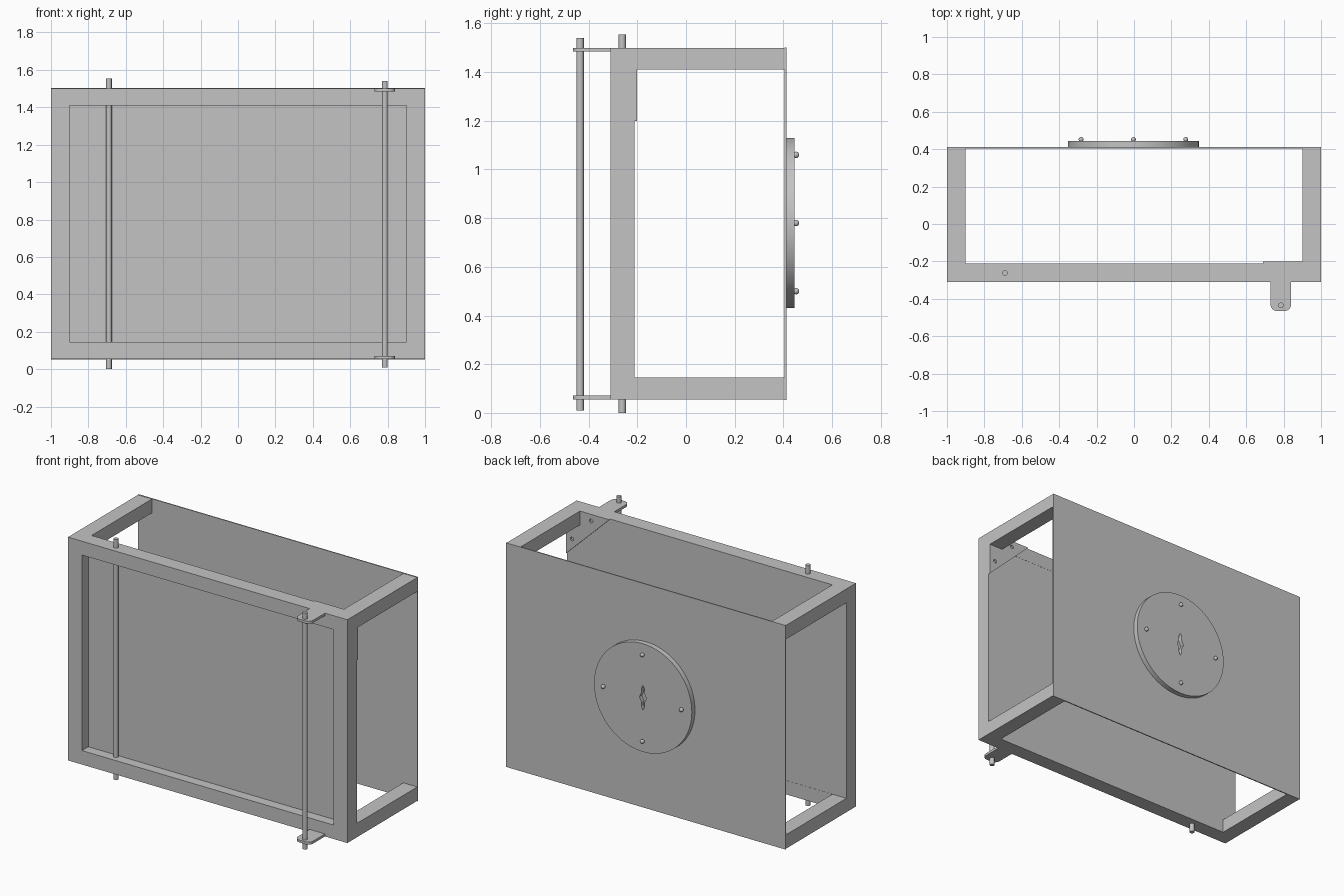
import bpy
import bmesh
import math
from mathutils import Matrix, Vector

old = bpy.data.objects.get("Cube")
if old:
    bpy.data.objects.remove(old, do_unlink=True)

grey = bpy.data.materials.new("plain grey")
grey.use_nodes = True
COLOUR = (0.55, 0.55, 0.55, 1)
grey.diffuse_color = COLOUR
grey.node_tree.nodes["Principled BSDF"].inputs["Base Color"].default_value = COLOUR


def finish(name, bm, smooth=False):
    bmesh.ops.recalc_face_normals(bm, faces=bm.faces)
    mesh = bpy.data.meshes.new(name)
    bm.to_mesh(mesh)
    bm.free()
    mesh.materials.append(grey)
    obj = bpy.data.objects.new(name, mesh)
    bpy.context.collection.objects.link(obj)
    if smooth:
        bpy.ops.object.select_all(action='DESELECT')
        obj.select_set(True)
        bpy.context.view_layer.objects.active = obj
        bpy.ops.object.shade_smooth_by_angle(angle=math.radians(35))
    return obj


def box(name, x, y, z):
    """Box from (low, high) pairs on each axis."""
    bm = bmesh.new()
    bmesh.ops.create_cube(bm, size=1)
    for v in bm.verts:
        v.co = Vector([(r[0] + r[1]) / 2 + c * (r[1] - r[0]) for r, c in zip((x, y, z), v.co)])
    return finish(name, bm)


def prism(name, points, start, depth, axis, smooth=False):
    """Extrude an outline along 'y' (outline in xz) or 'z' (outline in xy)."""
    place = (lambda a, b: (a, start, b)) if axis == 'y' else (lambda a, b: (a, b, start))
    bm = bmesh.new()
    face = bm.faces.new([bm.verts.new(place(*p)) for p in points])
    ext = bmesh.ops.extrude_face_region(bm, geom=[face])
    moved = [g for g in ext["geom"] if isinstance(g, bmesh.types.BMVert)]
    bmesh.ops.translate(bm, verts=moved, vec=(0, depth, 0) if axis == 'y' else (0, 0, depth))
    return finish(name, bm, smooth)


def circle(cx, cy, r, n=32, start=0, sweep=math.tau):
    steps = n if sweep == math.tau else n - 1
    return [(cx + r * math.cos(start + sweep * i / steps),
             cy + r * math.sin(start + sweep * i / steps)) for i in range(n)]


def cut(obj, cutter):
    """Subtract the cutter for good and remove it."""
    mod = obj.modifiers.new("cut", 'BOOLEAN')
    mod.operation = 'DIFFERENCE'
    mod.solver = 'EXACT'
    mod.object = cutter
    bpy.context.view_layer.objects.active = obj
    bpy.ops.object.modifier_apply(modifier=mod.name)
    bpy.data.objects.remove(cutter, do_unlink=True)


BOTTOM, TOP = 0.055, 1.5
BAR = 0.09
FRONT, INNER, BACK = -0.31, -0.212, 0.405

# Front frame with a rectangular opening
frame = box("front_frame", (-1, 1), (FRONT, INNER), (BOTTOM, TOP))
cut(frame, box("opening_cutter", (-0.9, 0.9), (-0.5, 0), (BOTTOM + BAR, TOP - BAR)))

# Panel recessed in the frame, and the thin sheet on the back
box("front_panel", (-0.9, 0.9), (-0.245, INNER - 0.001), (BOTTOM + BAR, TOP - BAR))
box("back_sheet", (-1, 1), (BACK, 0.412), (BOTTOM - 0.003, TOP + 0.002))

# Four bars joining front to back
for side, sx in (("left", 1), ("right", -1)):
    xs = sorted((sx * 0.9, sx))
    box(f"{side}_upper_bar", xs, (INNER, BACK), (TOP - BAR, TOP))
    box(f"{side}_lower_bar", xs, (INNER, BACK), (BOTTOM, BOTTOM + BAR))

# Corner gusset with two screw holes
gusset = prism("corner_gusset", [(1, TOP), (0.69, TOP), (1, 1.2)], INNER, 0.011, 'y')
for hx, hz in ((0.82, 1.457), (0.957, 1.304)):
    cut(gusset, prism("hole_cutter", circle(hx, hz, 0.012, 16), -0.3, 0.2, 'y'))

# Hinge tabs with rounded ends, and the rod they hold
ROD_X, ROD_Y = 0.785, -0.435
tab = [(ROD_X + 0.055, FRONT), (ROD_X - 0.055, FRONT)]
tab += circle(ROD_X - 0.02, -0.43, 0.035, 8, math.pi, math.pi / 2)
tab += circle(ROD_X + 0.02, -0.43, 0.035, 8, 1.5 * math.pi, math.pi / 2)
prism("upper_tab", tab, TOP - 0.016, 0.016, 'z', True)
prism("lower_tab", tab, BOTTOM, 0.016, 'z', True)
prism("left_rod", circle(ROD_X, ROD_Y, 0.015), 0.01, 1.53, 'z', True)

# Rod running through the frame
prism("right_rod", circle(-0.69, -0.262, 0.015), 0, 1.555, 'z', True)

# Round cover with a narrow keyhole
CX, CZ = -0.003, 0.78
cover = prism("round_cover", circle(CX, CZ, 0.35, 96), 0.412, 0.033, 'y', True)
keyhole = [(0, 0.08), (0.01, 0.06), (0.01, 0.03), (0.025, 0),
           (0.01, -0.03), (0.01, -0.06), (0, -0.08)]
keyhole += [(-a, b) for a, b in keyhole[-2:0:-1]]
cut(cover, prism("keyhole_cutter", [(CX + a, CZ + b) for a, b in keyhole], 0.42, 0.1, 'y'))

# Rounded screw heads on the cover
for i in range(4):
    a = i * math.pi / 2
    bm = bmesh.new()
    spot = Vector((CX + 0.28 * math.cos(a), 0.452, CZ + 0.28 * math.sin(a)))
    bmesh.ops.create_uvsphere(bm, u_segments=20, v_segments=12, radius=0.013,
                              matrix=Matrix.Translation(spot))
    finish(f"cover_screw_{i + 1}", bm, True)
